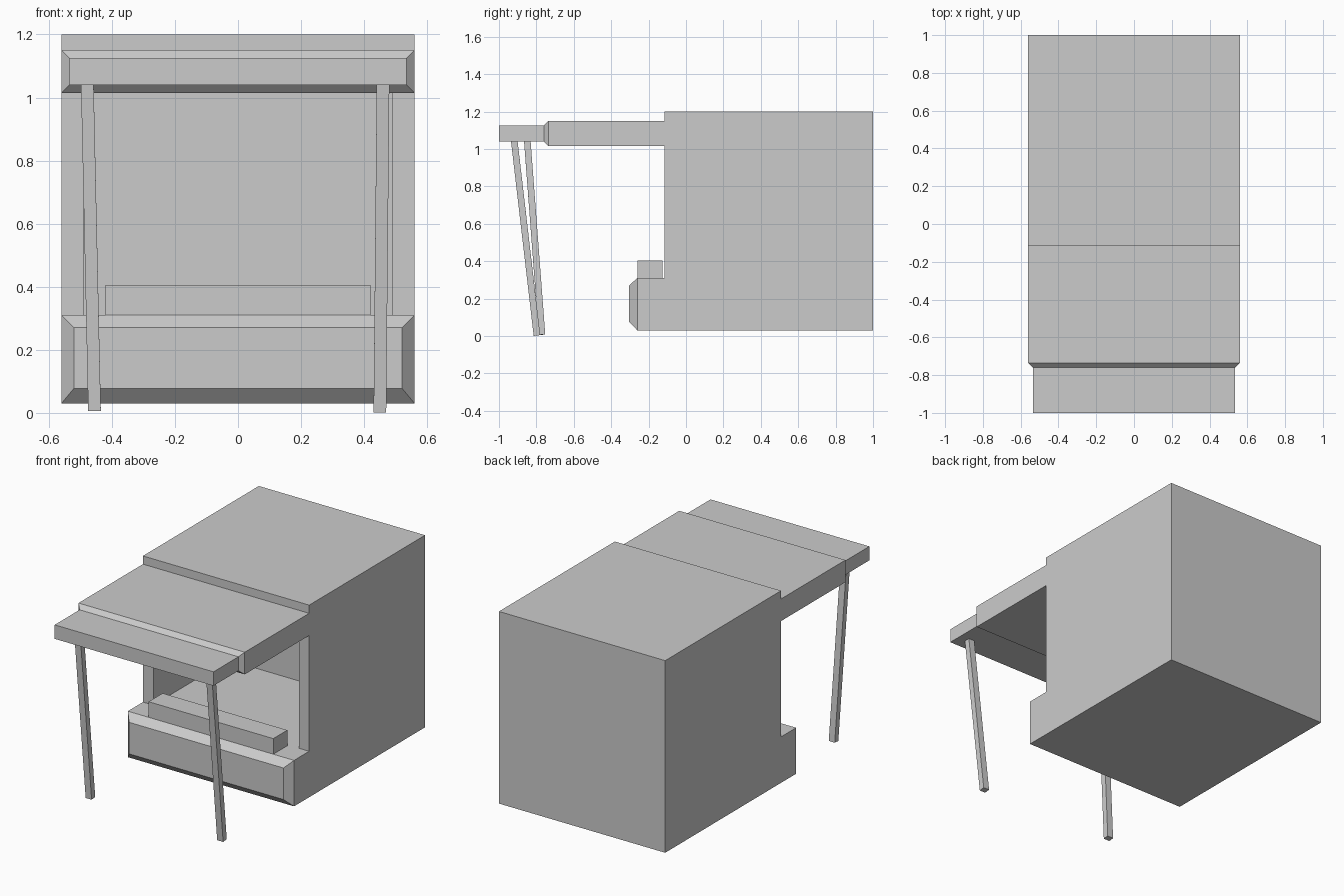
import bpy, bmesh
from mathutils import Vector

if "Cube" in bpy.data.objects:
    bpy.data.objects.remove(bpy.data.objects["Cube"])

grey = bpy.data.materials.new("plain grey")
grey.diffuse_color = (0.6, 0.6, 0.6, 1)
grey.use_nodes = True
grey.node_tree.nodes["Principled BSDF"].inputs["Base Color"].default_value = grey.diffuse_color


def finish(bm, name):
    bmesh.ops.recalc_face_normals(bm, faces=bm.faces[:])
    mesh = bpy.data.meshes.new(name)
    bm.to_mesh(mesh)
    bm.free()
    mesh.materials.append(grey)
    obj = bpy.data.objects.new(name, mesh)
    bpy.context.collection.objects.link(obj)
    return obj


def box(name, x, y, z):
    bm = bmesh.new()
    bmesh.ops.create_cube(bm, size=1)
    for v in bm.verts:
        v.co = [a + (b - a) * (c + 0.5) for (a, b), c in zip((x, y, z), v.co)]
    return finish(bm, name)


def leg(name, bottom, top, width, depth):
    bottom, top = Vector(bottom), Vector(top)
    obj = box(name, (-width / 2, width / 2), (-depth / 2, depth / 2),
              (0, (top - bottom).length))
    turn = Vector((0, 0, 1)).rotation_difference(top - bottom).to_matrix().to_4x4()
    obj.data.transform(turn)
    obj.location = bottom
    return obj


def front_face(bm, y, z_min, z_max):
    """Forward-facing face near x = 0 at a given depth and height range."""
    for f in bm.faces:
        c = f.calc_center_median()
        if (abs(f.normal.y) > 0.9 and abs(c.x) < 0.1
                and abs(c.y - y) < 0.01 and z_min < c.z < z_max):
            return f


def extrude(bm, face):
    return bmesh.ops.extrude_discrete_faces(bm, faces=[face])["faces"][0]


# Stall body with counter base and awning, swept across x from a side profile
profile = [(1, .03), (1, 1.2), (-.115, 1.2), (-.115, 1.15), (-.735, 1.15),
           (-.735, 1.015), (-.115, 1.015), (-.115, .31), (-.26, .31), (-.26, .03)]
bm = bmesh.new()
side = bm.faces.new([bm.verts.new((-.56, y, z)) for y, z in profile])
swept = bmesh.ops.extrude_face_region(bm, geom=[side], use_keep_orig=True)["geom"]
for v in swept:
    if isinstance(v, bmesh.types.BMVert):
        v.co.x = .56
bmesh.ops.recalc_face_normals(bm, faces=bm.faces[:])

# Bevelled fronts of the awning and the counter
for y, z0, z1, new_y, half_x, low, high in (
        (-.735, 1.0, 1.2, -.76, .535, 1.04, 1.125),
        (-.26, 0, .35, -.305, .52, .078, .27)):
    face = extrude(bm, front_face(bm, y, z0, z1))
    mid = face.calc_center_median().z
    for v in face.verts:
        v.co = (half_x if v.co.x > 0 else -half_x, new_y,
                high if v.co.z > mid else low)

# Serving opening: split off the jambs, then push the middle inward
for x in (-.49, .49):
    f = front_face(bm, -.115, .4, .95)
    bmesh.ops.bisect_plane(bm, geom=[f] + f.edges[:] + f.verts[:],
                           plane_co=(x, 0, 0), plane_no=(1, 0, 0))
bm.normal_update()
room = extrude(bm, front_face(bm, -.115, .4, .95))
for v in room.verts:
    v.co.y = .605
finish(bm, "stall_body")

# Awning extension and the raised block on the counter
box("awning_extension", (-.535, .535), (-1, -.76), (1.04, 1.125))
box("counter_block", (-.42, .42), (-.26, -.125), (.31, .405))

# Leaning support poles
leg("left_pole", (-.455, -.77, .007), (-.478, -.849, 1.05), .04, .035)
leg("right_pole", (.45, -.797, .003), (.46, -.919, 1.05), .04, .035)
